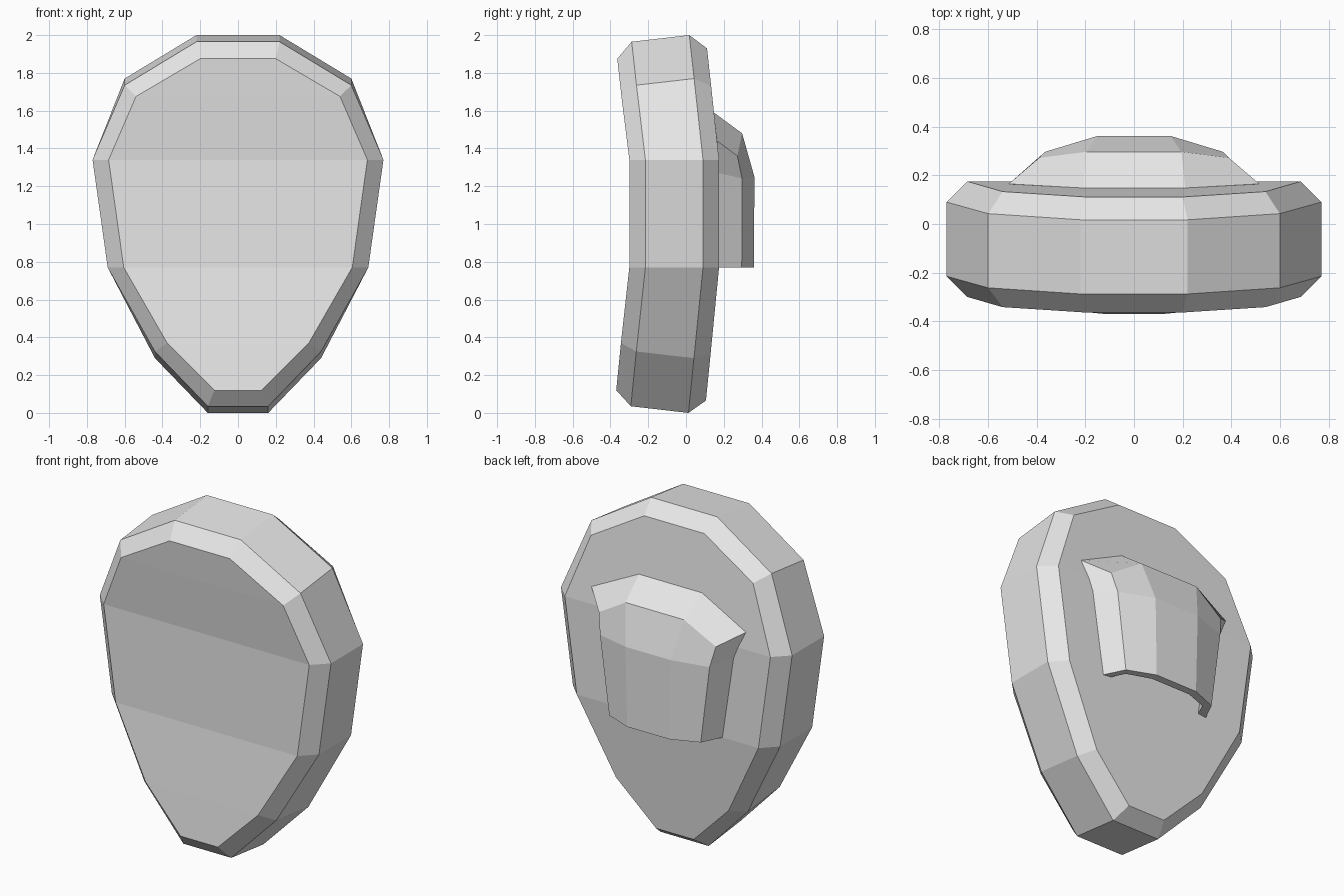
import bpy

cube = bpy.data.objects.get("Cube")
if cube:
    bpy.data.objects.remove(cube, do_unlink=True)

grey = bpy.data.materials.new("light_grey")
grey.use_nodes = True
colour = (0.8, 0.8, 0.8, 1)
grey.diffuse_color = colour
grey.node_tree.nodes["Principled BSDF"].inputs["Base Color"].default_value = colour


def build(name, verts, faces):
    mesh = bpy.data.meshes.new(name)
    mesh.from_pydata(verts, [], faces)
    mesh.materials.append(grey)
    obj = bpy.data.objects.new(name, mesh)
    bpy.context.collection.objects.link(obj)
    return obj


def mirrored(half):
    """Complete a half row or loop by reflecting it across x = 0."""
    return half + [(-x, y, z) for x, y, z in reversed(half)]


# Padded plate: chamfered slab whose top and bottom thirds tilt forward
UPPER, LOWER, BACK = 1.34, 0.77, 0.09
outer = [(0.22, 2.0), (0.60, 1.77), (0.77, UPPER), (0.69, LOWER), (0.44, 0.29), (0.16, 0)]
inner = [(0.20, 1.92), (0.54, 1.72), (0.685, UPPER), (0.605, LOWER), (0.375, 0.325), (0.125, 0.075)]


def tilt(x, y, z):
    shift = 0.115 * (y - BACK)
    if z > UPPER:
        return x, y - 0.11 * (z - UPPER), z + shift
    if z < LOWER:
        return x, y - 0.10 * (LOWER - z), z - shift
    return x, y, z


verts, faces = [], []
for outline, depth in ((inner, -0.30), (outer, -0.215), (outer, BACK), (inner, 0.175)):
    verts += mirrored([tilt(x, depth, z) for x, z in outline])

n = 2 * len(outer)
for ring in range(3):
    a, b = ring * n, (ring + 1) * n
    for i in range(n):
        j = (i + 1) % n
        faces.append((a + i, a + j, b + j, b + i))
# Front and back skins, in horizontal strips
for i in range(len(outer) - 1):
    strip = (i, n - 1 - i, n - 2 - i, i + 1)
    faces.append(strip)
    faces.append(tuple(3 * n + k for k in reversed(strip)))
build("padded_plate", verts, faces)

# Rear holder: hollow shell, open underneath, rows from bottom to top
rows = [
    [(0.365, 0.175, 0.77), (0.305, 0.295, 0.77), (0.14, 0.36, 0.77)],
    [(0.44, 0.175, 1.27), (0.365, 0.297, 1.24), (0.15, 0.362, 1.25)],
    [(0.515, 0.165, 1.44), (0.39, 0.272, 1.36), (0.195, 0.297, 1.48)],
]
verts = [v for row in rows for v in mirrored(row)]
w = 6
faces = [(r * w + c, r * w + c + 1, r * w + w + c + 1, r * w + w + c)
         for r in range(2) for c in range(w - 1)]
# Sloping roof down to the plate
roof = len(verts)
verts += mirrored([(0.21, 0.148, 1.59)])
top = 2 * w
faces += [(top, top + 1, top + 2, roof),
          (top + 2, top + 3, roof + 1, roof),
          (top + 3, top + 4, top + 5, roof + 1)]
holder = build("rear_holder", verts, faces)
shell = holder.modifiers.new("thickness", "SOLIDIFY")
shell.thickness = 0.05
shell.offset = -1
